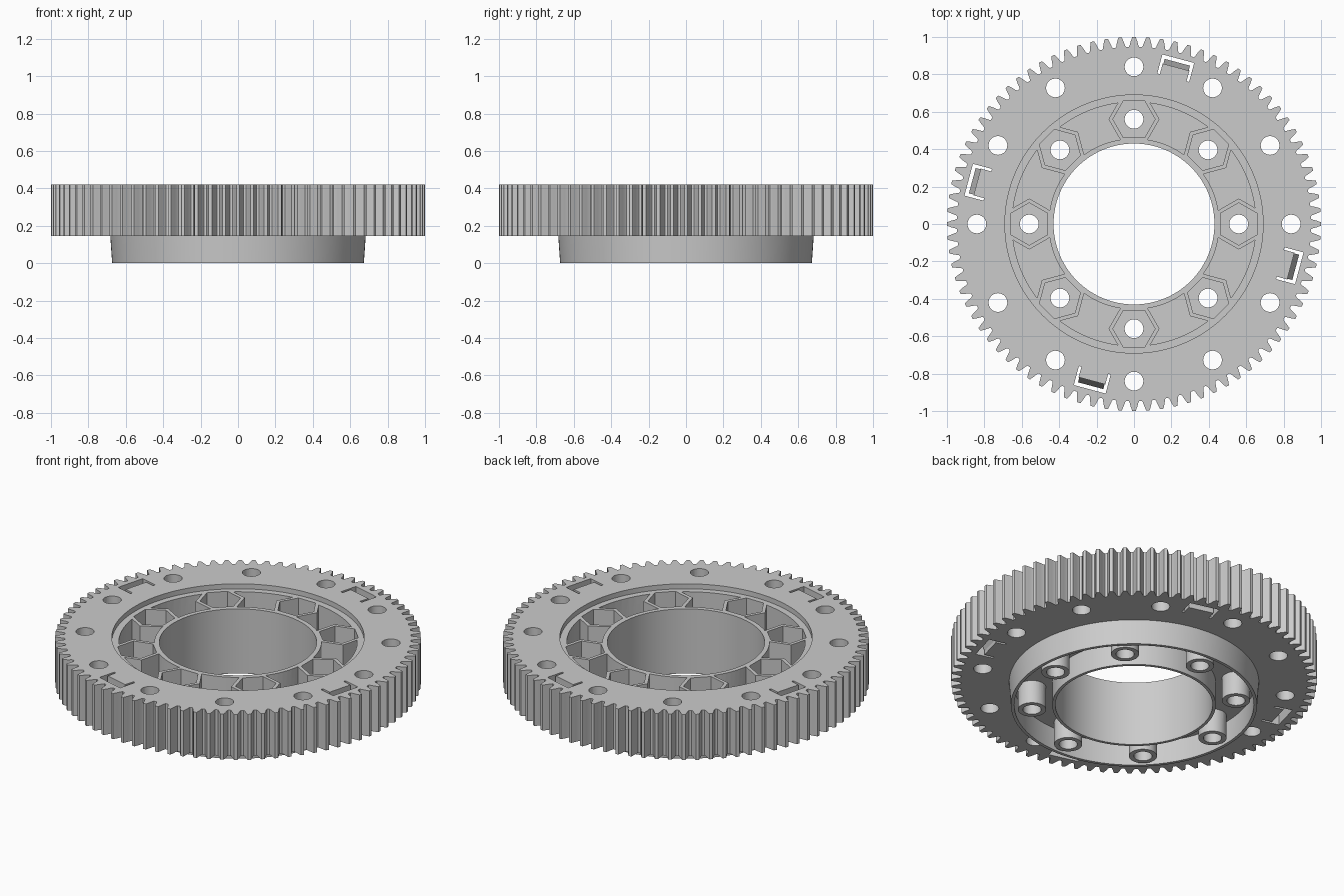
import bpy, bmesh
from math import pi, cos, sin, radians
from mathutils import Matrix

if "Cube" in bpy.data.objects:
    bpy.data.objects.remove(bpy.data.objects["Cube"])

TEETH = 84


def finish(bm, name):
    bmesh.ops.recalc_face_normals(bm, faces=bm.faces)
    mesh = bpy.data.meshes.new(name)
    bm.to_mesh(mesh)
    bm.free()
    ob = bpy.data.objects.new(name, mesh)
    bpy.context.collection.objects.link(ob)
    return ob


def lathe(name, profile, steps):
    """steps: (angle, rim radius); a profile radius of None follows the rim."""
    bm = bmesh.new()
    rings = []
    for a, rim in steps:
        rings.append([bm.verts.new(((r or rim) * cos(a), (r or rim) * sin(a), z))
                      for r, z in profile])
    n, m = len(rings), len(profile)
    for i in range(n):
        p, q = rings[i], rings[(i + 1) % n]
        for j in range(m):
            k = (j + 1) % m
            bm.faces.new((p[j], q[j], q[k], p[k]))
    return finish(bm, name)


def prisms(name, pts, z0, z1, angles, tilt=Matrix()):
    """Extruded outline repeated around the axis; x is radial."""
    bm = bmesh.new()
    n = len(pts)
    for a in angles:
        mat = Matrix.Rotation(a, 4, 'Z') @ tilt
        lo = [bm.verts.new(mat @ Matrix.Translation((x, y, z0)).translation) for x, y in pts]
        hi = [bm.verts.new(mat @ Matrix.Translation((x, y, z1)).translation) for x, y in pts]
        bm.faces.new(lo)
        bm.faces.new(hi)
        for i in range(n):
            k = (i + 1) % n
            bm.faces.new((lo[i], lo[k], hi[k], hi[i]))
    return finish(bm, name)


def ngon(n, r, cx, start=0.0):
    return [(cx + r * cos(start + 2 * pi * i / n), r * sin(start + 2 * pi * i / n))
            for i in range(n)]


def boolean(ob, other, op='DIFFERENCE'):
    mod = ob.modifiers.new("cut", 'BOOLEAN')
    mod.operation, mod.solver, mod.object = op, 'EXACT', other
    bpy.context.view_layer.objects.active = ob
    bpy.ops.object.modifier_apply(modifier=mod.name)
    bpy.data.objects.remove(other)


eight = [i * pi / 4 for i in range(8)]
twelve = [i * pi / 6 for i in range(12)]
clips = [radians(75) + i * pi / 2 for i in range(4)]

# gear body: toothed rim, stepped hub, open channel underneath
tooth = [(-.4, .947), (-.33, .955), (-.25, .975), (-.12, 1.0),
         (.12, 1.0), (.25, .975), (.33, .955), (.4, .947)]
steps = [((t + f) * 2 * pi / TEETH, r) for t in range(TEETH) for f, r in tooth]
section = [(.43, 0), (.447, 0), (.447, .14), (.66, .14), (.655, 0), (.673, 0),
           (.683, .145), (None, .145), (None, .42), (.69, .42), (.69, .39), (.43, .39)]
gear = lathe("gear_body", section, steps)

# bolt bosses below the web
boolean(gear, prisms("bosses", ngon(32, .077, .56), 0, .155, eight), 'UNION')

# curved pockets between the hexagonal nut sockets
pockets = lathe("pockets", [(.457, .17), (.652, .17), (.652, .5), (.457, .5)],
                [(i * pi / 48, 1) for i in range(96)])
boolean(pockets, prisms("socket_walls", ngon(6, .118 / cos(pi / 6), .56, pi / 6), .1, .6, eight))
boolean(gear, pockets)
boolean(gear, prisms("sockets", ngon(6, .098 / cos(pi / 6), .56, pi / 6), .17, .5, eight))

# bolt holes
boolean(gear, prisms("hub_holes", ngon(32, .05, .56), -.1, .5, eight))
boolean(gear, prisms("rim_holes", ngon(32, .05, .84), -.1, .5, twelve))

# clip slots: U-shaped through cuts
w, t = .088, .014
slot = [(.915, -w), (.915, w), (.81, w), (.81, w - t),
        (.868, w - t), (.868, -w + t), (.81, -w + t), (.81, -w)]
boolean(gear, prisms("slots", slot, 0, .5, clips))

# sloped clip tongues inside the slots
tongue = prisms("clip_tongues", [(.864, .405), (.864, .16), (.895, .22), (.895, .27)],
                -.07, .07, clips, Matrix.Rotation(pi / 2, 4, 'X'))

# smooth round walls, sharp edges kept
bpy.ops.object.select_all(action='DESELECT')
gear.select_set(True)
bpy.context.view_layer.objects.active = gear
bpy.ops.object.shade_smooth_by_angle(angle=radians(25))
